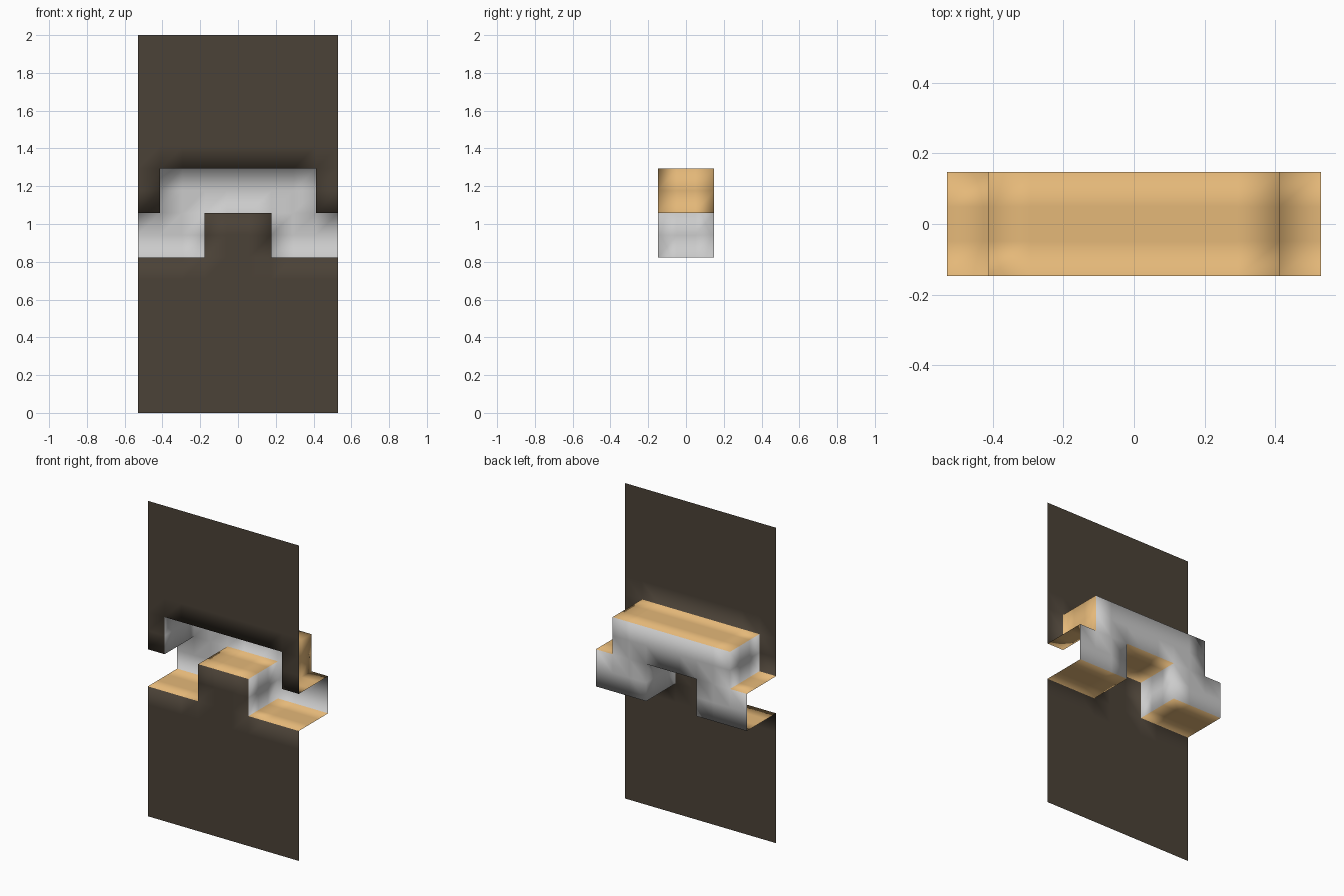
import bpy, bmesh
from mathutils import Vector

if "Cube" in bpy.data.objects:
    bpy.data.objects.remove(bpy.data.objects["Cube"])

COLS, ROWS, STEPS = 9, 17, 3      # grid of square cells, and strips across the depth
CELL = 2 / ROWS
FRONT, BACK = -1.25 * CELL, 1.25 * CELL


def recessed(i, j):
    """True where a cell is pushed back: two legs below, a wide bar above."""
    legs = j in (7, 8) and (i < 3 or i > 5)
    bar = j in (9, 10) and 1 <= i <= 7
    return legs or bar


def material(name, color):
    m = bpy.data.materials.new(name)
    m.diffuse_color = (*color, 1)
    m.use_nodes = True
    m.node_tree.nodes["Principled BSDF"].inputs["Base Color"].default_value = m.diffuse_color
    return m


def point(i, j, y):
    return Vector(((i - COLS / 2) * CELL, y, j * CELL))


bm = bmesh.new()
DARK, GREY, ORANGE = 0, 1, 2


def quad(points, mat):
    f = bm.faces.new([bm.verts.new(p) for p in points])
    f.material_index = mat
    f.smooth = True


def wall(a, b, mat):
    """Strips joining the front sheet to the recess along the grid edge a-b."""
    for k in range(STEPS):
        y0 = FRONT + (BACK - FRONT) * k / STEPS
        y1 = FRONT + (BACK - FRONT) * (k + 1) / STEPS
        quad((point(*a, y0), point(*b, y0), point(*b, y1), point(*a, y1)), mat)


for i in range(COLS):
    for j in range(ROWS):
        # Front sheet or recessed panel
        deep = recessed(i, j)
        y = BACK if deep else FRONT
        quad([point(i + u, j + v, y) for u, v in ((0, 0), (1, 0), (1, 1), (0, 1))],
             GREY if deep else DARK)
        # Upright walls between columns; the right end of the bar is orange
        if i + 1 < COLS and deep != recessed(i + 1, j):
            wall((i + 1, j), (i + 1, j + 1), ORANGE if i == 7 else GREY)
        # Level shelves between rows
        if j + 1 < ROWS and deep != recessed(i, j + 1):
            wall((i, j + 1), (i + 1, j + 1), ORANGE)

# Weld into one surface facing the front
bmesh.ops.remove_doubles(bm, verts=bm.verts, dist=0.001)
bmesh.ops.recalc_face_normals(bm, faces=bm.faces)
bm.normal_update()
if sum(f.normal.y for f in bm.faces) > 0:
    bmesh.ops.reverse_faces(bm, faces=bm.faces)

mesh = bpy.data.meshes.new("folded_sheet")
bm.to_mesh(mesh)
bm.free()
mesh.materials.append(material("dark_sheet", (0.07, 0.054, 0.038)))
mesh.materials.append(material("plain_grey", (0.8, 0.8, 0.8)))
mesh.materials.append(material("orange_shelf", (0.78, 0.48, 0.19)))
sheet = bpy.data.objects.new("folded_sheet", mesh)
bpy.context.collection.objects.link(sheet)
